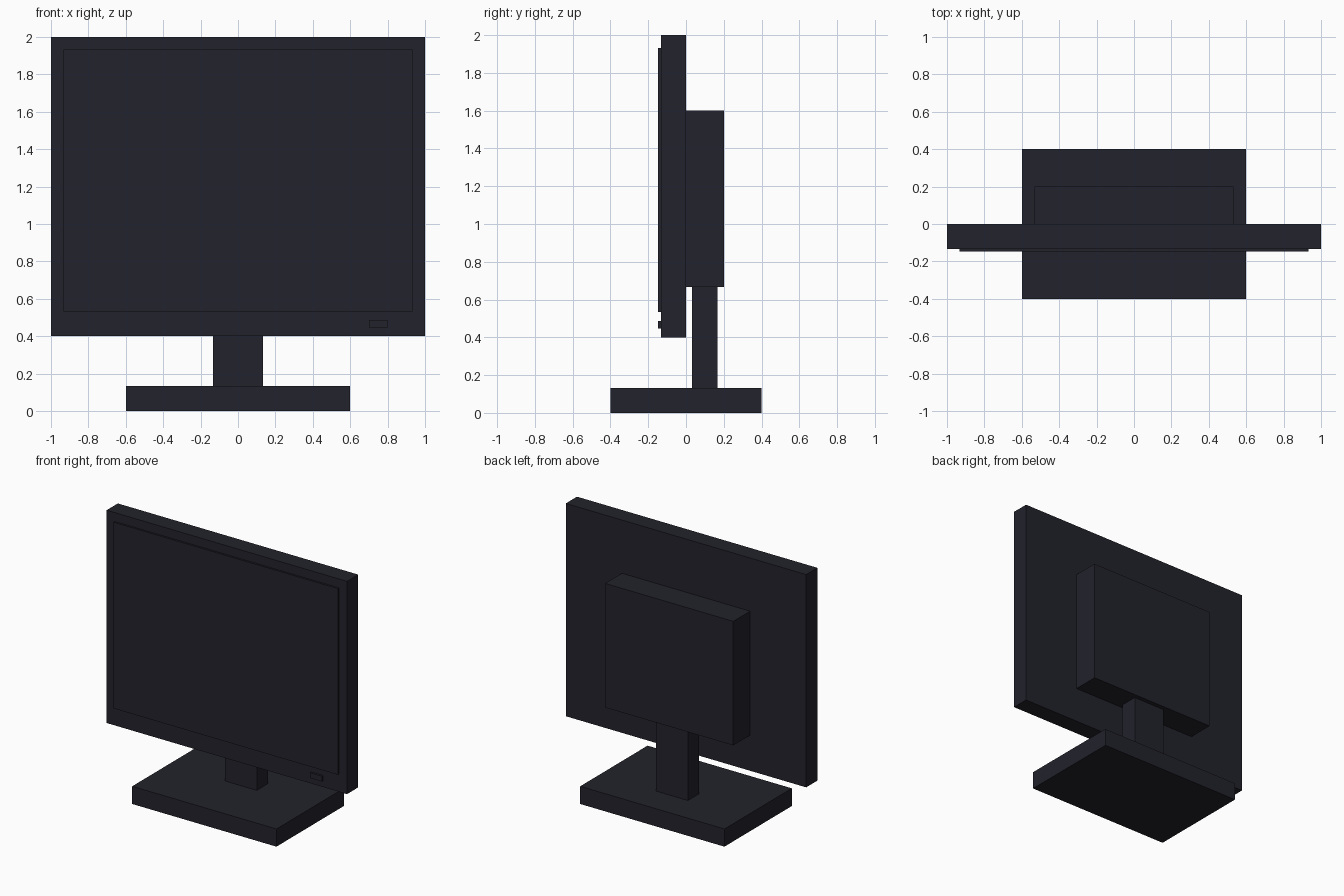
import bpy

cube = bpy.data.objects.get("Cube")
if cube:
    bpy.data.objects.remove(cube, do_unlink=True)

# One dark plastic colour for every part
plastic = bpy.data.materials.new("dark_plastic")
plastic.use_nodes = True
color = (0.016, 0.016, 0.025, 1)
plastic.diffuse_color = color
plastic.node_tree.nodes["Principled BSDF"].inputs["Base Color"].default_value = color


def box(name, x, y, z):
    """Flat-sided block spanning the given (low, high) ranges."""
    spans = (x, y, z)
    bpy.ops.mesh.primitive_cube_add(size=1, location=[(a + b) / 2 for a, b in spans])
    obj = bpy.context.object
    obj.name = obj.data.name = name
    obj.scale = [b - a for a, b in spans]
    bpy.ops.object.transform_apply(location=False, rotation=False, scale=True)
    obj.data.materials.append(plastic)
    return obj


def centred(name, half_width, y, z):
    return box(name, (-half_width, half_width), y, z)


# Stand
centred("stand_base", 0.6, (-0.4, 0.4), (0, 0.133))
centred("stand_neck", 0.133, (0.033, 0.167), (0.133, 0.667))

# Display
centred("display_case", 1.0, (-0.133, 0), (0.4, 2.0))
centred("rear_housing", 0.533, (0, 0.2), (0.667, 1.6))
centred("screen_panel", 0.933, (-0.147, -0.133), (0.533, 1.933))

# Power button on the lower bezel
box("power_button", (0.7, 0.8), (-0.147, -0.133), (0.447, 0.487))
